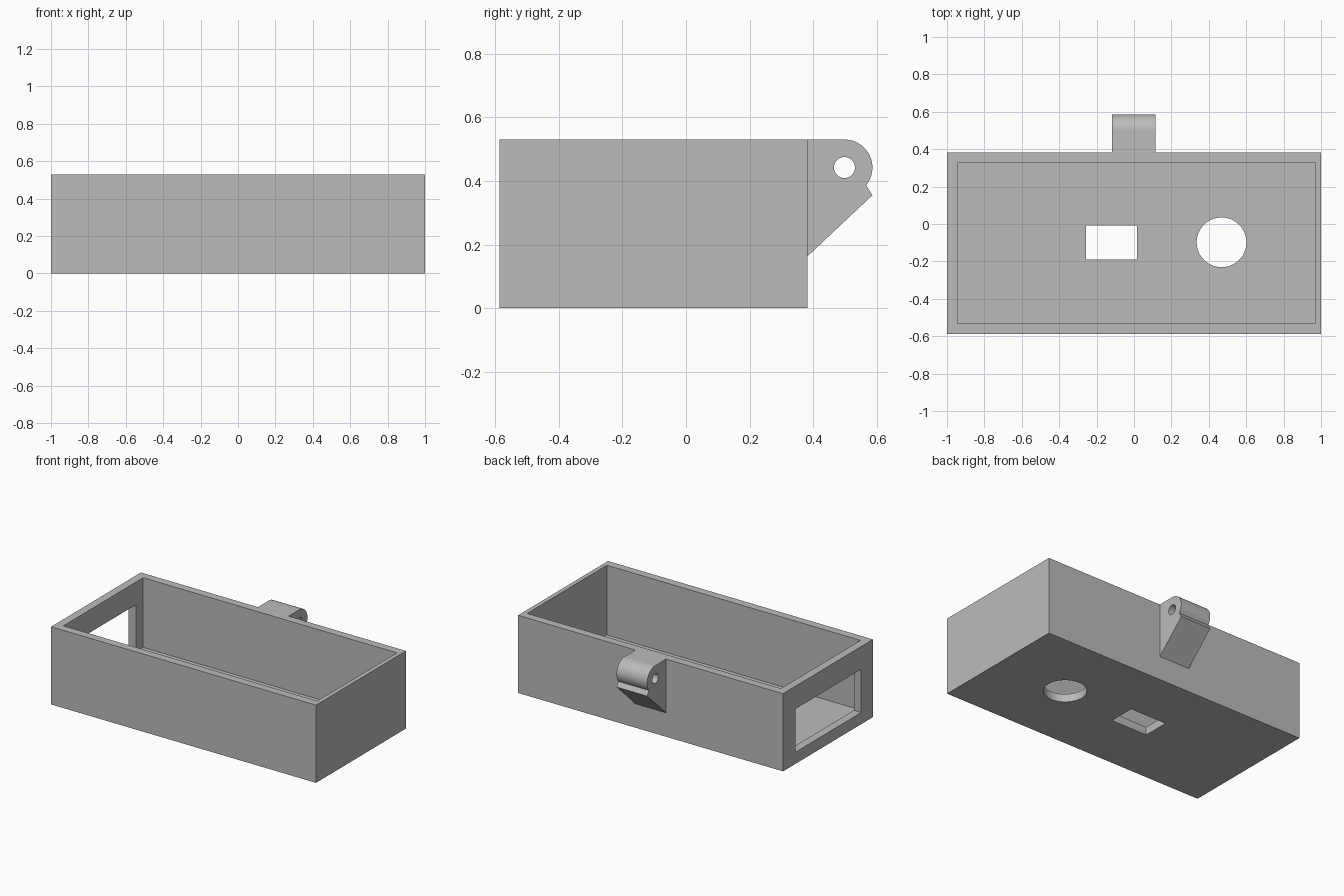
import bpy
import bmesh
import math
from mathutils import Matrix, Vector

old = bpy.data.objects.get("Cube")
if old:
    bpy.data.objects.remove(old, do_unlink=True)

GREY = (0.5, 0.5, 0.5, 1.0)
grey = bpy.data.materials.new("plain_grey")
grey.use_nodes = True
grey.diffuse_color = GREY
grey.node_tree.nodes["Principled BSDF"].inputs["Base Color"].default_value = GREY


def add_object(name, bm):
    bmesh.ops.recalc_face_normals(bm, faces=bm.faces)
    mesh = bpy.data.meshes.new(name)
    bm.to_mesh(mesh)
    bm.free()
    mesh.materials.append(grey)
    obj = bpy.data.objects.new(name, mesh)
    bpy.context.collection.objects.link(obj)
    return obj


def box(name, low, high):
    low, high = Vector(low), Vector(high)
    bm = bmesh.new()
    place = Matrix.Translation((low + high) / 2) @ Matrix.Diagonal((*(high - low), 1))
    bmesh.ops.create_cube(bm, size=1, matrix=place)
    return add_object(name, bm)


def cylinder(name, centre, radius, depth, axis="Z"):
    bm = bmesh.new()
    turn = Matrix.Rotation(math.pi / 2, 4, "Y") if axis == "X" else Matrix.Identity(4)
    bmesh.ops.create_cone(bm, cap_ends=True, segments=64, radius1=radius, radius2=radius,
                          depth=depth, matrix=Matrix.Translation(centre) @ turn)
    return add_object(name, bm)


def cut(target, cutter):
    """Subtract the cutter from the target, then discard it."""
    cutter.hide_render = True
    mod = target.modifiers.new("cut", "BOOLEAN")
    mod.operation = "DIFFERENCE"
    mod.solver = "EXACT"
    mod.object = cutter
    bpy.context.view_layer.objects.active = target
    bpy.ops.object.modifier_apply(modifier=mod.name)
    bpy.data.objects.remove(cutter, do_unlink=True)


HEIGHT, WALL = 0.53, 0.055
FRONT, BACK = -0.587, 0.382

# Open tray with a thinner wall on one end
tray = box("tray", (-1, FRONT, 0), (1, BACK, HEIGHT))
cut(tray, box("cavity", (-1 + WALL, FRONT + WALL, WALL), (0.97, BACK - WALL, 1)))

# End window and the two floor openings
cut(tray, box("end_window", (-1.1, -0.46, 0.08), (-0.8, 0.25, 0.375)))
cut(tray, box("floor_slot", (-0.257, -0.19, -0.1), (0.016, -0.008, 0.2)))
cut(tray, cylinder("floor_hole", (0.468, -0.098, 0), 0.133, 0.4))

# Hinge bracket: side profile with rounded top, extruded across x
pivot_y, pivot_z, radius = 0.498, 0.442, 0.088
profile = [(BACK, 0.163), (BACK, HEIGHT)]
for i in range(33):
    a = math.radians(90 - 129 * i / 32)
    profile.append((pivot_y + radius * math.cos(a), pivot_z + radius * math.sin(a)))
profile.append((0.586, 0.355))

bm = bmesh.new()
side = bm.faces.new([bm.verts.new((-0.117, y, z)) for y, z in profile])
grown = bmesh.ops.extrude_face_region(bm, geom=[side])["geom"]
bmesh.ops.translate(bm, vec=(0.231, 0, 0),
                    verts=[v for v in grown if isinstance(v, bmesh.types.BMVert)])
bracket = add_object("hinge_bracket", bm)
cut(bracket, cylinder("pin_hole", (0, pivot_y, pivot_z), 0.033, 0.6, "X"))

# Smooth the round surfaces, keep the edges crisp
for obj in (tray, bracket):
    bpy.ops.object.select_all(action="DESELECT")
    obj.select_set(True)
    bpy.context.view_layer.objects.active = obj
    bpy.ops.object.shade_smooth_by_angle(angle=math.radians(25))
